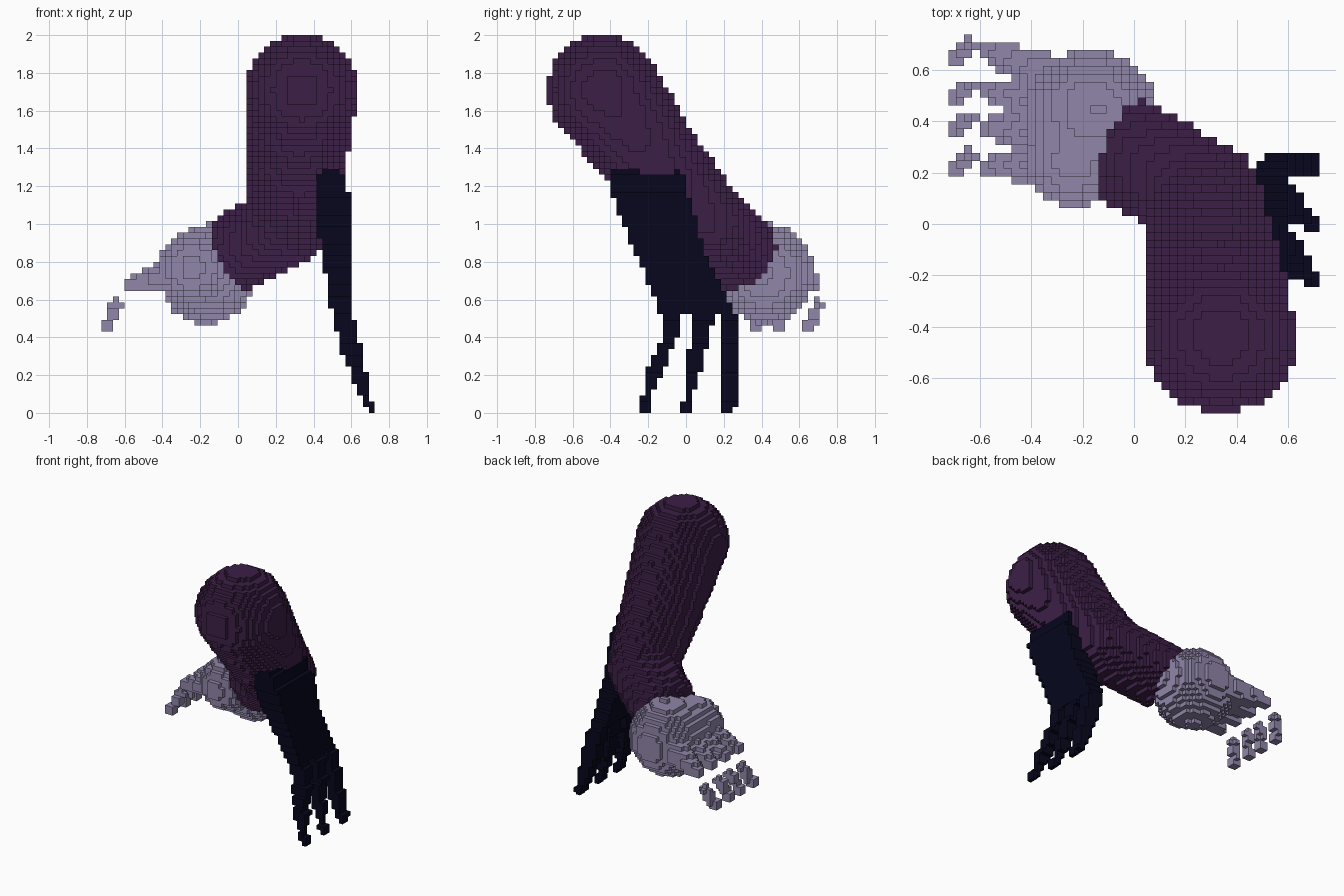
import bpy, bmesh, math
from mathutils import Vector

cube = bpy.data.objects.get("Cube")
if cube:
    bpy.data.objects.remove(cube, do_unlink=True)

S = 2 / 65                       # block size
NX, NY, NZ = (-23, 23), (-24, 23), (0, 64)


def material(name, rgb):
    m = bpy.data.materials.new(name)
    m.use_nodes = True
    col = (*rgb, 1)
    m.diffuse_color = col
    m.node_tree.nodes["Principled BSDF"].inputs["Base Color"].default_value = col
    return m


def centre(c):
    return Vector((c[0] * S, (c[1] + .5) * S, (c[2] + .5) * S))


def capsule(a, ra, b, rb):
    """Blocks inside a tapered capsule from a to b."""
    a, b = Vector(a), Vector(b)
    d = b - a
    r = max(ra, rb)
    rng = []
    for ax, (lo, hi) in enumerate((NX, NY, NZ)):
        l = max(lo, math.floor((min(a[ax], b[ax]) - r) / S) - 1)
        h = min(hi, math.ceil((max(a[ax], b[ax]) + r) / S) + 1)
        rng.append(range(l, h + 1))
    out = set()
    for i in rng[0]:
        for j in rng[1]:
            for k in rng[2]:
                p = centre((i, j, k))
                t = min(1, max(0, (p - a).dot(d) / d.length_squared))
                if (p - a - d * t).length < ra + (rb - ra) * t:
                    out.add((i, j, k))
    return out


def lerp_rows(rows, z):
    """Interpolate (z, low, high) rows that run from top to bottom."""
    for (z0, a0, b0), (z1, a1, b1) in zip(rows, rows[1:]):
        if z1 <= z <= z0:
            t = (z0 - z) / (z0 - z1)
            return a0 + (a1 - a0) * t, b0 + (b1 - b0) * t
    return None


def sheet(yrows, xrows):
    """Blocks of a hanging slab with y and x limits at each height."""
    out = set()
    for k in range(NZ[0], NZ[1] + 1):
        z = (k + .5) * S
        ys, xs = lerp_rows(yrows, z), lerp_rows(xrows, z)
        if not ys or not xs:
            continue
        for i in range(NX[0], NX[1] + 1):
            for j in range(NY[0], NY[1] + 1):
                if xs[0] <= i * S <= xs[1] and ys[0] <= (j + .5) * S <= ys[1]:
                    out.add((i, j, k))
    return out


# Outward side quads of a block, as corner offsets
SIDES = {
    (1, 0, 0): ((1, 0, 0), (1, 1, 0), (1, 1, 1), (1, 0, 1)),
    (-1, 0, 0): ((0, 0, 0), (0, 0, 1), (0, 1, 1), (0, 1, 0)),
    (0, 1, 0): ((0, 1, 0), (0, 1, 1), (1, 1, 1), (1, 1, 0)),
    (0, -1, 0): ((0, 0, 0), (1, 0, 0), (1, 0, 1), (0, 0, 1)),
    (0, 0, 1): ((0, 0, 1), (1, 0, 1), (1, 1, 1), (0, 1, 1)),
    (0, 0, -1): ((0, 0, 0), (0, 1, 0), (1, 1, 0), (1, 0, 0)),
}


def build(name, cells, solid, mat):
    """Mesh the exposed sides of the blocks."""
    bm = bmesh.new()
    verts = {}
    for c in sorted(cells):
        for d, quad in SIDES.items():
            if tuple(u + v for u, v in zip(c, d)) in solid:
                continue
            face = []
            for q in quad:
                key = tuple(u + v for u, v in zip(c, q))
                if key not in verts:
                    verts[key] = bm.verts.new(((key[0] - .5) * S, key[1] * S, key[2] * S))
                face.append(verts[key])
            bm.faces.new(face)
    me = bpy.data.meshes.new(name)
    bm.to_mesh(me)
    bm.free()
    me.materials.append(mat)
    ob = bpy.data.objects.new(name, me)
    bpy.context.collection.objects.link(ob)


# Arm: slightly bowed upper arm and a forearm with a flat cut at the wrist
middle, elbow = (.315, -.18, 1.345), (.28, .1, 1.01)
upper = capsule((.3385, -.44, 1.708), .297, middle, .26) | capsule(middle, .26, elbow, .222)
fore = capsule(elbow, .222, (-.17, .365, .765), .203)
cut = Vector((-.35, .15, -.19))
arm = upper | {c for c in fore if cut.dot(centre(c)) < -.104}

# Hand: rounded palm, four fingers and detached claw tips
hand = capsule((-.17, .41, .74), .268, (-.24, .25, .77), .185)
tips = set()
for root, end, tip_in, tip_out in ((.53, .68, .70, .65), (.45, .515, .53, .49),
                                   (.34, .375, .405, .36), (.24, .225, .27, .22)):
    hand |= capsule((-.25, root, .745), .115, (-.56, end, .68), .042)
    tips |= capsule((-.645, tip_in, .575), .032, (-.695, tip_out, .45), .034)

# Hanging dark sheet that splits into three strands
xrows = [(1.3, .45, .54), (1.25, .40, .57), (1.1, .405, .595), (.8, .45, .6), (.5, .5, .61),
         (.3, .56, .66), (.12, .63, .70), (0, .685, .72)]
drape = sheet([(1.3, -.41, -.03), (1.19, -.41, .0), (.85, -.27, .1),
               (.62, -.17, .22), (.51, -.13, .27)], xrows)
for rows in ([(.52, -.13, -.02), (.4, -.125, -.04), (.3, -.18, -.09),
              (.2, -.21, -.13), (.08, -.235, -.185), (0, -.235, -.19)],
             [(.52, .02, .15), (.4, .03, .12), (.25, 0, .09), (.1, -.01, .04), (0, -.03, .02)],
             [(.52, .17, .285), (.28, .18, .285), (.24, .2, .27), (0, .2, .26)]):
    drape |= sheet(rows, xrows)

arm -= drape
hand -= arm | drape
solid = arm | hand | tips | drape

purple = material("deep_purple", (.046, .0135, .062))
grey = material("lilac_grey", (.28, .24, .395))
navy = material("near_black_navy", (.002, .002, .0125))
build("arm", arm, solid, purple)
build("hand", hand, solid, grey)
build("claw_tips", tips, solid, grey)
build("hanging_strands", drape, solid, navy)
